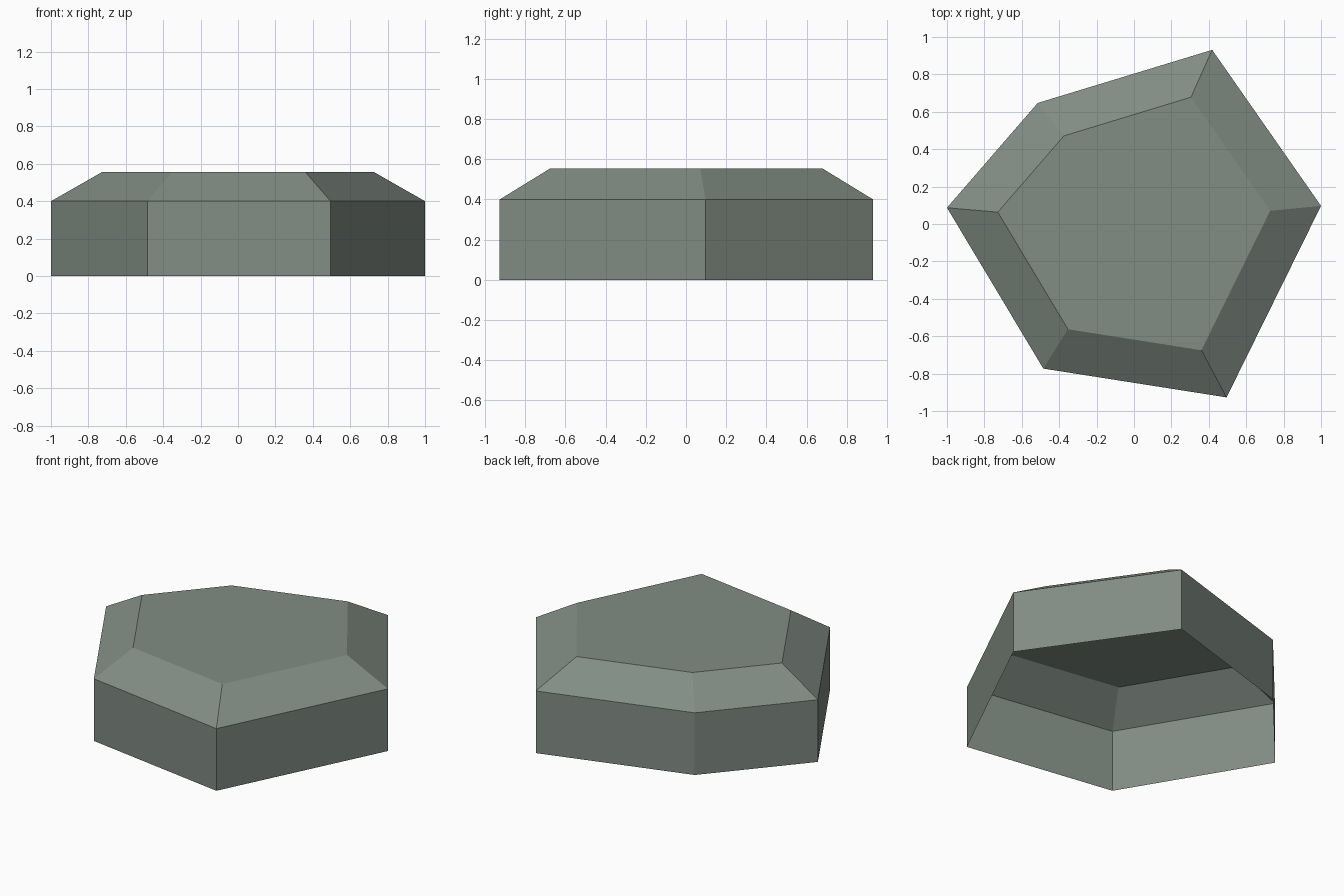
import bpy
import bmesh

cube = bpy.data.objects.get("Cube")
if cube:
    bpy.data.objects.remove(cube, do_unlink=True)

# Grey-green stone colour
stone = bpy.data.materials.new("grey_green_stone")
stone.use_nodes = True
colour = (0.22, 0.265, 0.23, 1.0)
stone.diffuse_color = colour
bsdf = next(n for n in stone.node_tree.nodes if n.type == "BSDF_PRINCIPLED")
bsdf.inputs["Base Color"].default_value = colour
bsdf.inputs["Roughness"].default_value = 0.9

# Irregular six-sided outline, counter-clockwise from above
OUTLINE = [(-1.0, 0.087), (-0.485, -0.773), (0.495, -0.927),
           (1.0, 0.097), (0.418, 0.931), (-0.515, 0.647)]
# Height and outline scale of each level: base, shoulder, top
LEVELS = [(0.0, 1.0), (0.4, 1.0), (0.555, 0.728)]

bm = bmesh.new()
rings = [[bm.verts.new((x * s, y * s, z)) for x, y in OUTLINE]
         for z, s in LEVELS]

# Upright walls and sloping shoulder
for low, high in zip(rings, rings[1:]):
    for i in range(len(OUTLINE)):
        j = (i + 1) % len(OUTLINE)
        bm.faces.new((low[i], low[j], high[j], high[i]))

# Flat top; the underside stays open
bm.faces.new(rings[-1])

mesh = bpy.data.meshes.new("stone_slab")
bm.to_mesh(mesh)
bm.free()
mesh.materials.append(stone)
slab = bpy.data.objects.new("stone_slab", mesh)
bpy.context.collection.objects.link(slab)
